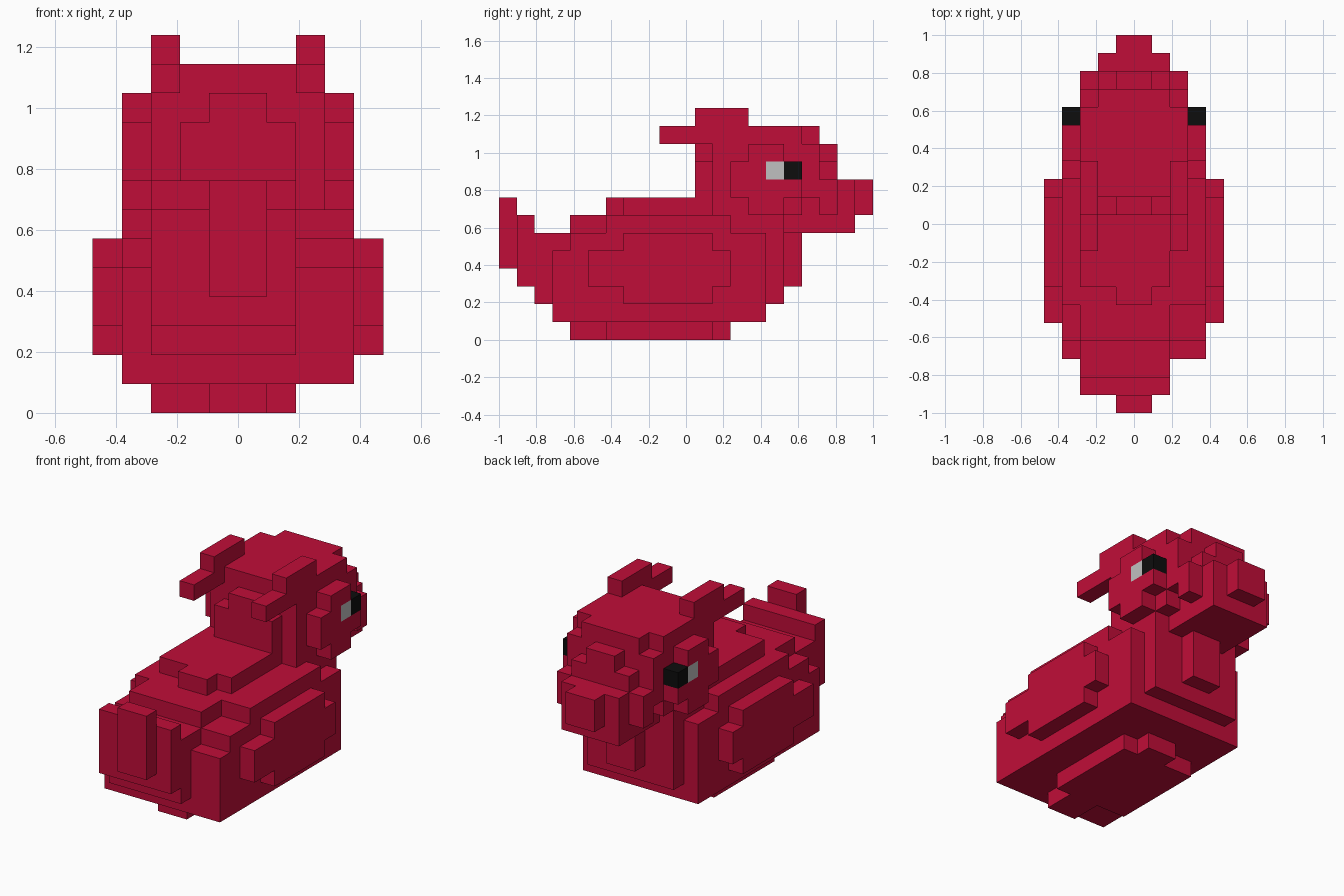
import bpy
import bmesh
import math
from mathutils import Vector

if "Cube" in bpy.data.objects:
    bpy.data.objects.remove(bpy.data.objects["Cube"], do_unlink=True)

UNIT = 2 / 21  # edge of one block; the length is 21 blocks


def make_material(name, rgb):
    mat = bpy.data.materials.new(name)
    mat.use_nodes = True
    mat.diffuse_color = (*rgb, 1)
    mat.node_tree.nodes["Principled BSDF"].inputs["Base Color"].default_value = (*rgb, 1)
    return mat


red = make_material("crimson red", (0.53, 0.004, 0.04))
grey = make_material("pale grey", (0.53, 0.53, 0.53))
black = make_material("black", (0.004, 0.004, 0.004))


def block(x0, x1, y0, y1, z0, z1):
    """All grid cells inside a box measured in blocks."""
    return {(x, y, z) for x in range(x0, x1) for y in range(y0, y1) for z in range(z0, z1)}


def wide(half, *yz):
    """A box centred on the middle plane."""
    return block(-half, half, *yz)


def mirrored(cells):
    return cells | {(-1 - x, y, z) for x, y, z in cells}


parts = []


def add_part(name, mat, *boxes):
    parts.append((name, mat, set().union(*boxes)))


# Eyes come first so they take their cells from the head
add_part("eye_whites", grey, mirrored(block(3, 4, 15, 16, 9, 10)))
add_part("pupils", black, mirrored(block(3, 4, 16, 17, 9, 10)))
add_part("eye_surrounds", red,
         mirrored(block(3, 4, 14, 16, 7, 11) | block(3, 4, 13, 17, 8, 10)))

# Hull of the body
add_part("belly", red,
         wide(1, 4, 13, 0, 1), block(-3, 2, 6, 12, 0, 1), wide(4, 3, 15, 1, 2))
add_part("body", red,
         wide(4, 3, 15, 2, 5), wide(4, 4, 15, 5, 6), block(-3, 2, 3, 4, 5, 6))
add_part("back", red,
         block(-3, 2, 4, 6, 6, 7), wide(4, 6, 13, 6, 7),
         wide(1, 6, 7, 7, 8), block(-3, 2, 7, 12, 7, 8))
add_part("chest", red, wide(3, 15, 16, 2, 6), wide(1, 16, 17, 3, 6))
add_part("wings", red,
         mirrored(block(4, 5, 7, 12, 2, 6) | block(4, 5, 5, 13, 3, 5)))
add_part("tail", red,
         block(-3, 2, 2, 3, 2, 6), block(-3, 2, 1, 2, 3, 7), wide(1, 0, 1, 4, 8))

# Head, crest and beak
add_part("neck", red, wide(3, 13, 16, 6, 7), wide(2, 16, 18, 6, 7))
add_part("head", red,
         wide(3, 12, 17, 7, 12), wide(3, 17, 18, 8, 11), wide(2, 17, 18, 7, 12),
         wide(2, 18, 19, 7, 10), wide(1, 18, 19, 10, 11),
         wide(2, 11, 12, 8, 10), wide(1, 11, 12, 10, 11))
add_part("crest", red,
         mirrored(block(2, 3, 9, 12, 11, 12) | block(2, 3, 11, 14, 12, 13)))
add_part("beak", red,
         wide(3, 18, 19, 7, 9), wide(2, 18, 20, 6, 9), wide(1, 20, 21, 7, 9))

# Each cell belongs to the first part that claims it
owner = {}
for index, (name, mat, cells) in enumerate(parts):
    for cell in cells:
        owner.setdefault(cell, index)


def to_world(corner):
    return Vector((corner[0] * UNIT, corner[1] * UNIT - 1, corner[2] * UNIT))


def build_shell(index, name, mat):
    """Build the exposed faces of a part and merge the flat areas."""
    bm = bmesh.new()
    for cell, who in owner.items():
        if who != index:
            continue
        for axis in range(3):
            for side in (0, 1):
                near = list(cell)
                near[axis] += 2 * side - 1
                if tuple(near) in owner:
                    continue
                u, v = (axis + 1) % 3, (axis + 2) % 3
                loop = []
                for du, dv in ((0, 0), (1, 0), (1, 1), (0, 1)):
                    corner = list(cell)
                    corner[axis] += side
                    corner[u] += du
                    corner[v] += dv
                    loop.append(bm.verts.new(to_world(corner)))
                bm.faces.new(loop if side else loop[::-1])
    bmesh.ops.remove_doubles(bm, verts=bm.verts[:], dist=UNIT / 100)
    bmesh.ops.dissolve_limit(bm, angle_limit=math.radians(1),
                             verts=bm.verts[:], edges=bm.edges[:])
    mesh = bpy.data.meshes.new(name)
    bm.to_mesh(mesh)
    bm.free()
    mesh.materials.append(mat)
    bpy.context.collection.objects.link(bpy.data.objects.new(name, mesh))


for index, (name, mat, cells) in enumerate(parts):
    build_shell(index, name, mat)
